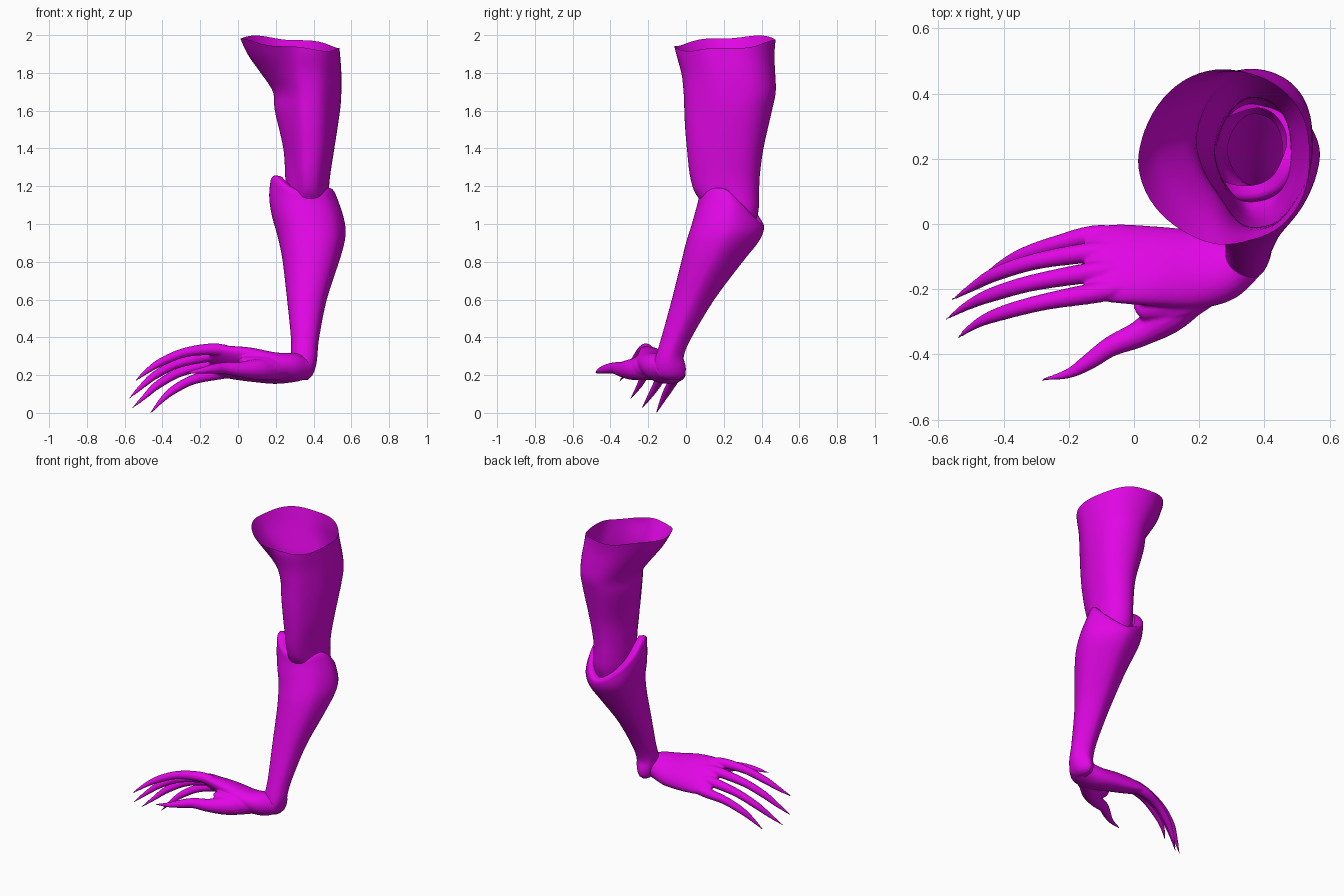
import bpy, bmesh
from math import sin, cos, pi, exp, copysign
from mathutils import Vector

if "Cube" in bpy.data.objects:
    bpy.data.objects.remove(bpy.data.objects["Cube"])

mat = bpy.data.materials.new("magenta")
mat.diffuse_color = (0.76, 0.002, 0.79, 1)
mat.use_nodes = True
mat.node_tree.nodes["Principled BSDF"].inputs["Base Color"].default_value = mat.diffuse_color


def cr(p0, p1, p2, p3, t):
    """Catmull-Rom blend of tuples"""
    return [0.5 * (2*b + (c - a)*t + (2*a - 5*b + 4*c - d)*t*t + (3*b - a - 3*c + d)*t**3)
            for a, b, c, d in zip(p0, p1, p2, p3)]


def resample(rows, steps):
    out, n = [], len(rows)
    for i in range(n - 1):
        for k in range(steps):
            out.append(cr(rows[max(i-1, 0)], rows[i], rows[i+1], rows[min(i+2, n-1)], k / steps))
    return out + [list(rows[-1])]


def at_z(rows, z):
    """section values at height z (dense rows sorted upward)"""
    for a, b in zip(rows, rows[1:]):
        if z <= b[0]:
            t = max(0, (z - a[0]) / max(b[0] - a[0], 1e-6))
            return [p + (q - p) * t for p, q in zip(a, b)]
    return rows[-1]


def skin(name, rings, cap_start=False, cap_end=False):
    bm = bmesh.new()
    vs = [[bm.verts.new(p) for p in r] for r in rings]
    n = len(vs[0])
    for a, b in zip(vs, vs[1:]):
        for i in range(n):
            bm.faces.new((a[i], a[(i+1) % n], b[(i+1) % n], b[i]))
    if cap_start:
        bm.faces.new(vs[0][::-1])
    if cap_end:
        bm.faces.new(vs[-1])
    bmesh.ops.recalc_face_normals(bm, faces=bm.faces)
    me = bpy.data.meshes.new(name)
    bm.to_mesh(me)
    bm.free()
    me.materials.append(mat)
    me.polygons.foreach_set("use_smooth", [True] * len(me.polygons))
    ob = bpy.data.objects.new(name, me)
    bpy.context.collection.objects.link(ob)
    return ob


def limb(name, rows, bottom, top, power, bulge=lambda x, z, s: 0, lip=(), n=64, m=44, **caps):
    """upright shell; rows are z, x0, x1, y0, y1; bottom/top give rim height per angle;
    bulge pushes the front out; lip lists (scale, rise) rings that roll the top rim inward"""
    rows = resample(rows, 6)
    rings = []
    for f, scale, rise in [(j / m, 1, 0) for j in range(m + 1)] + [(1, s, r) for s, r in lip]:
        ring = []
        for i in range(n):
            a = 2 * pi * i / n
            z = bottom(a) + (top(a) - bottom(a)) * f
            _, x0, x1, y0, y1 = at_z(rows, z)
            c = scale * copysign(abs(cos(a)) ** power(a), cos(a))
            s = scale * copysign(abs(sin(a)) ** power(a), sin(a))
            x = (x0+x1)/2 + (x1-x0)/2*c
            ring.append((x, (y0+y1)/2 + (y1-y0)/2*s - bulge(x, z, s), z + rise))
        rings.append(ring)
    return skin(name, rings, **caps)


def finger(name, rows, n=14):
    """tapered digit; rows are x, y, z, radius"""
    rows = resample(rows, 6)
    pts = [Vector(r[:3]) for r in rows]
    rings = []
    for i, p in enumerate(pts):
        d = (pts[min(i+1, len(pts)-1)] - pts[max(i-1, 0)]).normalized()
        u = d.cross(Vector((0, 0, 1))).normalized()
        v = u.cross(d)
        r = max(rows[i][3], 0.003)
        rings.append([p + r*(u*cos(2*pi*k/n) + v*sin(2*pi*k/n)) for k in range(n)])
    return skin(name, rings, True, True)


def biceps(x, z, s):
    """front ridge, narrowing to a point at the elbow crease"""
    if s > 0 or not 1.14 < z < 1.93:
        return 0
    t = (z - 1.14) / .79
    width = .05 + .05 * min(1, t * 3)
    return .055 * sin(pi * t) ** .6 * exp(-((x - .385) / width) ** 4) * min(1, -2 * s)


# Upper arm: open shell flaring to the inner side at the shoulder
limb("upper_arm", [
    (0.90, .29, .45, .12, .33), (1.05, .265, .48, .11, .38), (1.15, .255, .48, .065, .387),
    (1.25, .25, .487, .055, .39), (1.40, .24, .51, .055, .41), (1.60, .195, .54, .045, .455),
    (1.70, .185, .547, .035, .475), (1.80, .12, .547, .01, .472), (1.90, .05, .54, -.04, .468),
    (2.00, .005, .53, -.10, .477)],
    lambda a: 0.92,
    lambda a: 1.957 - .028*cos(a) + .022*sin(a) + .006*cos(5*a + 1),
    lambda a: 1.0 - .15*cos(a), bulge=biceps)

# Forearm: overlaps the upper arm, slanted rim rolled inward and dipping to the elbow point
limb("forearm", [
    (0.175, .32, .37, -.12, -.035), (0.20, .295, .395, -.16, -.005), (0.25, .285, .413, -.17, -.002),
    (0.30, .28, .42, -.16, -.012), (0.40, .28, .43, -.13, .03), (0.60, .26, .47, -.075, .15),
    (0.80, .237, .535, -.025, .30), (0.90, .218, .563, .0, .38), (0.97, .20, .570, .022, .412),
    (1.05, .178, .555, .045, .405), (1.15, .165, .52, .07, .385), (1.25, .175, .48, .075, .36)],
    lambda a: 0.175,
    lambda a: 1.135 - .035*cos(a) - .085*sin(a) + .06*cos(2*a),
    lambda a: .95 + .27*max(0, cos(a - pi/4)),
    lip=[(.95, .012), (.86, .014), (.70, .01)], cap_start=True)

# Palm: rows are x, centre y, centre z, half width, half thickness, tilt
rings = []
for x, cy, cz, w, t, tilt in resample([
        (.385, -.10, .235, .06, .045, .2), (.31, -.135, .240, .094, .073, .28),
        (.20, -.140, .237, .126, .072, .42), (.07, -.13, .255, .138, .064, .55),
        (-.05, -.122, .268, .140, .05, .57), (-.11, -.122, .272, .130, .036, .57),
        (-.15, -.125, .274, .110, .016, .57)], 6):
    ring = []
    for k in range(36):
        p, q = w*cos(2*pi*k/36), t*sin(2*pi*k/36)
        ring.append((x, cy - p*cos(tilt) + q*sin(tilt), cz + p*sin(tilt) + q*cos(tilt)))
    rings.append(ring)
hand = [skin("hand", rings, True, True)]

# Fingers: path from knuckle to claw tip
digits = {
    "index": [(.05, -.18, .29), (-.10, -.208, .335), (-.27, -.238, .322), (-.40, -.272, .272), (-.48, -.305, .222), (-.548, -.355, .165)],
    "middle": [(.05, -.135, .28), (-.10, -.145, .305), (-.30, -.178, .268), (-.43, -.215, .205), (-.51, -.25, .14), (-.58, -.295, .073)],
    "ring": [(.05, -.09, .25), (-.10, -.085, .262), (-.29, -.112, .222), (-.42, -.152, .152), (-.49, -.19, .09), (-.562, -.235, .023)],
    "little": [(.05, -.06, .22), (-.10, -.034, .208), (-.24, -.062, .175), (-.34, -.095, .122), (-.405, -.125, .066), (-.467, -.160, -.006)],
}
radii = (.025, .032, .026, .0225, .0145, .003)
for name, path in digits.items():
    hand.append(finger(name, [p + (r,) for p, r in zip(path, radii)]))

# Thumb and the web that ties it to the palm
hand.append(finger("thumb", [
    (.24, -.17, .225, .05), (.12, -.27, .23, .058), (.02, -.335, .23, .042),
    (-.07, -.375, .237, .032), (-.135, -.42, .232, .026),
    (-.20, -.458, .222, .0155), (-.288, -.479, .211, .003)]))
hand.append(finger("web", [
    (.26, -.19, .235, .04), (.15, -.24, .24, .058), (.08, -.25, .25, .052), (.02, -.262, .258, .038), (.01, -.265, .258, .02)]))

# Fuse palm and digits into one smooth hand
bpy.ops.object.select_all(action='DESELECT')
for ob in hand:
    ob.select_set(True)
bpy.context.view_layer.objects.active = hand[0]
bpy.ops.object.join()
rm = hand[0].modifiers.new("fuse", 'REMESH')
rm.mode, rm.voxel_size, rm.use_smooth_shade = 'VOXEL', 0.006, True
sm = hand[0].modifiers.new("soften", 'SMOOTH')
sm.factor, sm.iterations = 0.5, 5
